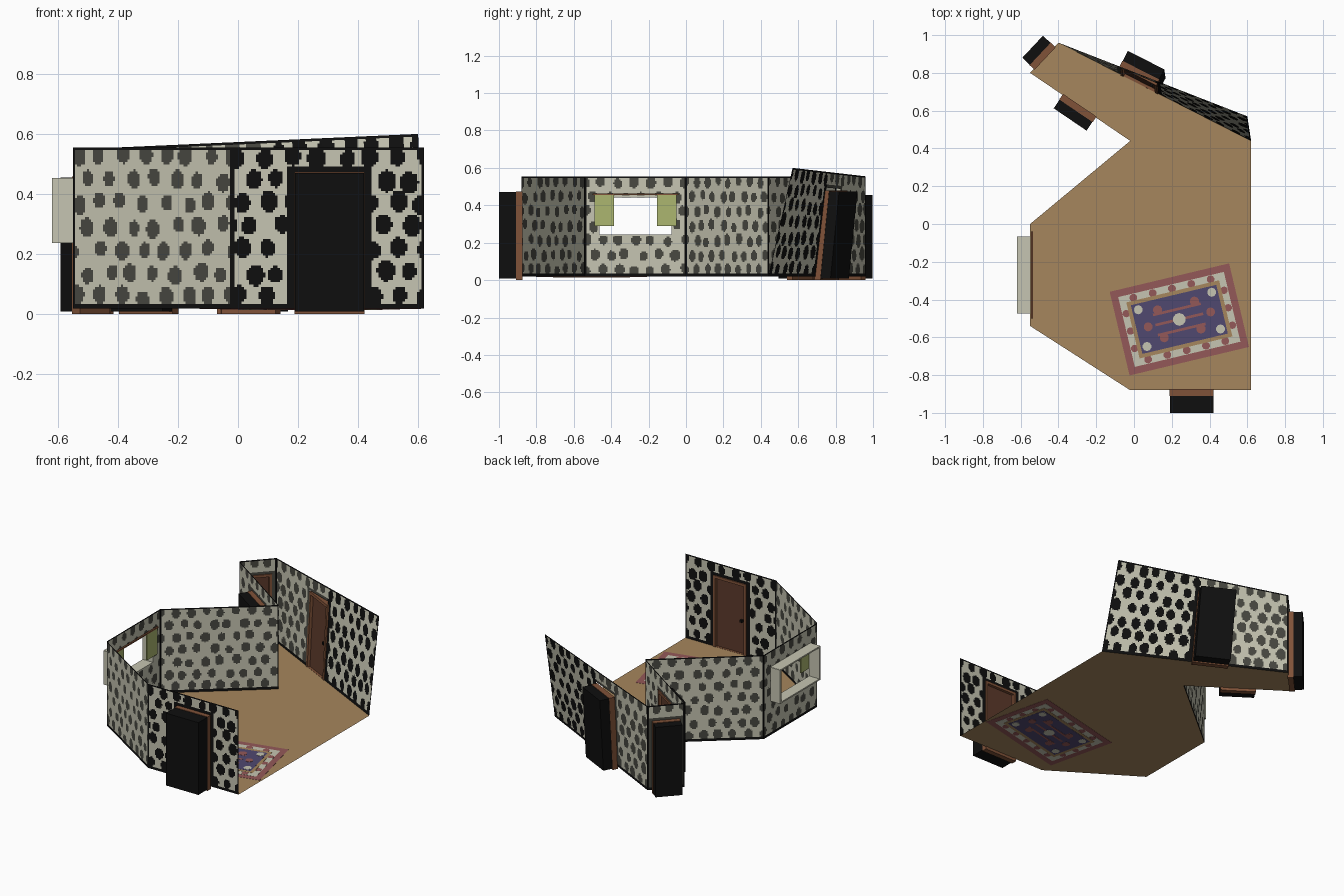
import bpy, bmesh, math, random
from mathutils import Vector as V

if "Cube" in bpy.data.objects:
    bpy.data.objects.remove(bpy.data.objects["Cube"])

random.seed(4)

def mat(name, r, g, b):
    m = bpy.data.materials.new(name)
    m.diffuse_color = [((c / 255 + 0.055) / 1.055) ** 2.4 for c in (r, g, b)] + [1]
    m.use_nodes = True
    m.node_tree.nodes["Principled BSDF"].inputs["Base Color"].default_value = m.diffuse_color
    return m

CREAM = mat("cream", 198, 197, 178)
GREY = mat("dark grey", 72, 72, 65)
BLACK = mat("black", 15, 15, 15)
TAN = mat("floor tan", 166, 134, 93)
BROWN = mat("door brown", 92, 58, 43)
TRIM = mat("trim brown", 128, 82, 56)
RED = mat("rug red", 148, 88, 88)
PURPLE = mat("rug purple", 80, 72, 112)
GREEN = mat("curtain green", 172, 182, 112)

FZ = 0.018      # floor height
TOP = 0.555     # wall height
CELL = 0.008

def finish(name, bm, mats):
    me = bpy.data.meshes.new(name)
    bm.to_mesh(me)
    bm.free()
    for m in mats:
        me.materials.append(m)
    ob = bpy.data.objects.new(name, me)
    bpy.context.collection.objects.link(ob)
    return ob

def box(name, m, frame, us, ns, vs):
    """Box in a frame (origin, along, outward, up) with ranges on each axis."""
    o, u, n, v = frame
    bm = bmesh.new()
    p = [bm.verts.new(o + u * a + n * b + v * c) for a in us for b in ns for c in vs]
    for f in ((0, 1, 3, 2), (4, 6, 7, 5), (0, 4, 5, 1), (2, 3, 7, 6), (0, 2, 6, 4), (1, 5, 7, 3)):
        bm.faces.new([p[i] for i in f])
    bmesh.ops.recalc_face_normals(bm, faces=bm.faces)
    return finish(name, bm, [m])

# Floor plan, walked clockwise from the open right side
plan = [(0.62, -0.88), (-0.02, -0.88), (-0.55, -0.54), (-0.55, 0.0),
        (-0.02, 0.44), (-0.55, 0.80), (-0.40, 0.96), (0.62, 0.44)]
base = [V((x, y, FZ)) for x, y in plan]
tops = [V((x, y, TOP)) for x, y in plan]
tops[-1] = V((0.60, 0.57, 0.60))        # last wall leans outward

bm = bmesh.new()
bm.faces.new([bm.verts.new(p) for p in reversed(base)])
finish("floor", bm, [TAN])

# Openings: wall -> (centre along wall, half width, bottom, top, box depth)
doors = {0: (0.315, 0.115, 0.0, 0.47, 0.12), 4: (0.327, 0.105, 0.0, 0.455, 0.085),
         5: (0.11, 0.08, 0.0, 0.455, 0.085), 6: (0.483, 0.108, 0.0, 0.475, 0.09)}
window = (0.27, 0.20, 0.24, 0.45, 0.07)

def spotted_wall(i):
    b0, b1, t0, t1 = base[i], base[i + 1], tops[i], tops[i + 1]
    length, height = (b1 - b0).length, TOP - FZ
    nx, nz = round(length / CELL), round(height / CELL)
    hole = window if i == 2 else doors.get(i)
    # staggered, slightly shaken spots
    sx, sz = 0.088, 0.078
    big = 1.15 if i in (0, 6) else 1.0
    spots = {}
    for r in range(-1, 9):
        for c in range(-2, int(length / sx) + 3):
            spots[r, c] = ((c + 0.5 * (r % 2)) * sx + random.uniform(-.012, .012),
                           (r + 0.5) * sz + random.uniform(-.01, .01),
                           random.uniform(.023, .03) * big)

    def colour(a, h, s):
        dark = 2 if i == 0 or (i == 6 and s > 0.5) else 1
        if h < 0.014 or h > height - 0.012 or min(a, length - a) < 0.008:
            return 2
        if hole and i != 2 and abs(a - hole[0]) < hole[1] + 0.022 and h < hole[3]:
            return dark
        r0, c0 = int(h / sz), int(a / sx)
        for r in (r0 - 1, r0, r0 + 1):
            for c in (c0 - 1, c0, c0 + 1):
                if (r, c) in spots:
                    x, y, rad = spots[r, c]
                    if ((a - x) / 0.92) ** 2 + ((h - y) / 1.1) ** 2 < rad * rad:
                        return dark
        return 0

    bm = bmesh.new()
    grid = [[bm.verts.new(b0.lerp(b1, x / nx).lerp(t0.lerp(t1, x / nx), z / nz))
             for z in range(nz + 1)] for x in range(nx + 1)]
    for x in range(nx):
        for z in range(nz):
            s, a, h = (x + .5) / nx, (x + .5) / nx * length, (z + .5) / nz * height
            if hole and abs(a - hole[0]) < hole[1] - .004 and hole[2] < h + FZ < hole[3] - .004:
                continue
            f = bm.faces.new((grid[x][z], grid[x][z + 1], grid[x + 1][z + 1], grid[x + 1][z]))
            f.material_index = colour(a, h, s)
    bmesh.ops.delete(bm, geom=[v for v in bm.verts if not v.link_faces], context='VERTS')
    finish("wall_%d" % (i + 1), bm, [CREAM, GREY, BLACK])

def wall_frame(i, a):
    """Frame at distance a along wall i, at z = 0, following the wall's lean."""
    u = (base[i + 1] - base[i]).normalized()
    s = a / (base[i + 1] - base[i]).length
    up = tops[i].lerp(tops[i + 1], s) - base[i].lerp(base[i + 1], s)
    o = base[i] + u * a
    o.z = 0
    return o, u, V((-u.y, u.x, 0)), up / up.z

for i in range(7):
    spotted_wall(i)

# Doors: trim, brown leaf, knob, black box behind
for i, (a, w, lo, hi, depth) in doors.items():
    fr = wall_frame(i, a)
    t, tag = 0.014, "_%d" % (i + 1)
    for side in (-1, 1):
        us = sorted((side * (w - t), side * (w + 0.002)))
        box("door_jamb" + tag, TRIM, fr, us, (-0.006, 0.03), (0, hi))
    box("door_head" + tag, TRIM, fr, (-w - 0.002, w + 0.002), (-0.006, 0.03), (hi - t, hi + 0.003))
    box("door_sill" + tag, TRIM, fr, (-w, w), (-0.003, 0.03), (0, FZ + 0.001))
    box("door_leaf" + tag, BROWN, fr, (-w + t, w - t), (0.012, 0.03), (FZ, hi - t))
    box("door_knob" + tag, BLACK, fr, (w - t - 0.03, w - t - 0.015), (-0.004, 0.012), (0.22, 0.235))
    box("door_back" + tag, BLACK, fr, (-w, w), (0.03, depth), (0.008, hi))

# Window: open tube, rod and two curtains
a, w, lo, hi, depth = window
fr = wall_frame(2, a)
for side in (-1, 1):
    us = sorted((side * (w - 0.008), side * (w + 0.004)))
    box("window_side", CREAM, fr, us, (-0.002, depth), (lo - 0.004, hi + 0.002))
    us = sorted((side * (w - 0.085), side * (w + 0.02)))
    box("curtain", GREEN, fr, us, (-0.014, -0.006), (0.29, 0.455))
for z in (lo - 0.004, hi - 0.006):
    box("window_sill", CREAM, fr, (-w, w), (-0.002, depth), (z, z + 0.009))
box("curtain_rod", TRIM, fr, (-w - 0.03, w + 0.03), (-0.016, -0.006), (0.455, 0.463))

# Rug: thin nested plates, showing on both sides of the floor
ang = math.radians(13.4)
U, N = V((math.cos(ang), math.sin(ang), 0)), V((-math.sin(ang), math.cos(ang), 0))
rug = (V((0.24, -0.505, FZ)), U, N, V((0, 0, 1)))

def plate(name, m, k, w, h, x=0, y=0):
    z = 0.0012 + 0.0006 * k
    box(name, m, rug, (x - w / 2, x + w / 2), (y - h / 2, y + h / 2), (-z, z))

def dot(name, m, k, x, y, r):
    bm = bmesh.new()
    bmesh.ops.create_cone(bm, cap_ends=True, segments=10, radius1=r, radius2=r,
                          depth=2 * (0.0012 + 0.0006 * k))
    bmesh.ops.translate(bm, verts=bm.verts, vec=rug[0] + U * x + N * y)
    finish(name, bm, [m])

plate("rug_border", RED, 0, 0.65, 0.455)
plate("rug_cream_ring", CREAM, 1, 0.575, 0.38)
for sx in (-1, 1):
    for j in range(-2, 3):
        dot("rug_ring_spot", RED, 2, j * 0.105, sx * 0.168, 0.021)
    for j in (-1, 0, 1):
        dot("rug_ring_spot", RED, 2, sx * 0.266, j * 0.095, 0.02)
plate("rug_tan_ring", TAN, 3, 0.505, 0.305)
plate("rug_centre", PURPLE, 4, 0.465, 0.265)
for y in (-0.055, 0, 0.055):
    plate("rug_bar", RED, 5, 0.26, 0.014, 0, y)
for sx in (-1, 1):
    for sy in (-1, 1):
        dot("rug_red_spot", RED, 6, sx * 0.1, sy * 0.075, 0.025)
        dot("rug_corner_spot", CREAM, 6, sx * 0.2, sy * 0.1, 0.024)
    dot("rug_red_spot", RED, 6, sx * 0.17, 0, 0.024)
dot("rug_middle_spot", CREAM, 6, 0, 0, 0.034)
